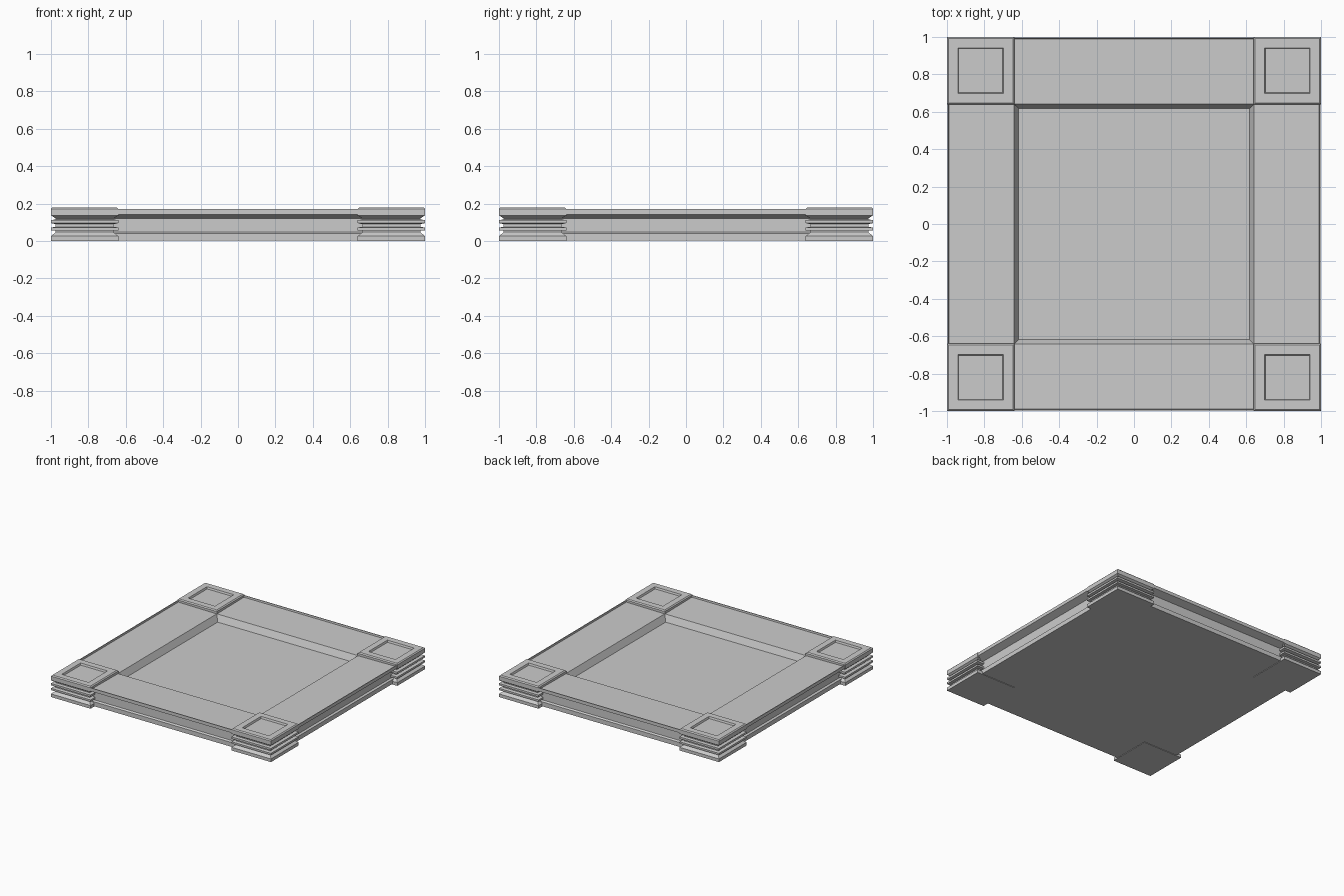
import bpy, bmesh
from mathutils import Matrix
from math import pi

if "Cube" in bpy.data.objects:
    bpy.data.objects.remove(bpy.data.objects["Cube"])


def finish(name, bm):
    bmesh.ops.recalc_face_normals(bm, faces=bm.faces)
    mesh = bpy.data.meshes.new(name)
    bm.to_mesh(mesh)
    bm.free()
    ob = bpy.data.objects.new(name, mesh)
    bpy.context.collection.objects.link(ob)
    return ob


def square_loft(name, rings, cx, cy):
    """Stack of square rings (half width, height), capped at both ends."""
    bm = bmesh.new()
    loops = [[bm.verts.new((cx + sx * h, cy + sy * h, z))
              for sx, sy in ((-1, -1), (1, -1), (1, 1), (-1, 1))] for h, z in rings]
    for a, b in zip(loops, loops[1:]):
        for i in range(4):
            j = (i + 1) % 4
            bm.faces.new((a[i], a[j], b[j], b[i]))
    bm.faces.new(loops[0][::-1])
    bm.faces.new(loops[-1])
    return finish(name, bm)


def beam(name, profile, half_len, angle):
    """Extrude a (distance from centre, height) profile along one side."""
    bm = bmesh.new()
    a, b = [[bm.verts.new((x, -d, z)) for d, z in profile] for x in (-half_len, half_len)]
    n = len(profile)
    for i in range(n):
        j = (i + 1) % n
        bm.faces.new((a[i], a[j], b[j], b[i]))
    bm.faces.new(a)
    bm.faces.new(b[::-1])
    bmesh.ops.rotate(bm, verts=bm.verts, matrix=Matrix.Rotation(angle, 3, 'Z'))
    return finish(name, bm)


# Corner blocks: base lip, two thin fins, bevelled cap with sunken square
block_rings = [
    (0.18, 0.0), (0.18, 0.026), (0.155, 0.047), (0.155, 0.055),
    (0.18, 0.057), (0.18, 0.072), (0.155, 0.076), (0.155, 0.09),
    (0.18, 0.096), (0.18, 0.112), (0.155, 0.115), (0.155, 0.121),
    (0.18, 0.137), (0.18, 0.172), (0.172, 0.18),
    (0.122, 0.18), (0.117, 0.165),
]
for sx in (-1, 1):
    for sy in (-1, 1):
        square_loft("corner_block", block_rings, 0.82 * sx, 0.82 * sy)

# Side beams: overhanging rim, slightly sunken top, recessed wall, sloped inner face
beam_profile = [
    (0.60, 0.004), (0.955, 0.004), (0.955, 0.04), (0.94, 0.048), (0.94, 0.12),
    (0.998, 0.143), (0.998, 0.17), (0.992, 0.17), (0.990, 0.156),
    (0.642, 0.152), (0.617, 0.10), (0.60, 0.10),
]
for k in range(4):
    beam("side_beam", beam_profile, 0.68, k * pi / 2)

# Sunken centre panel
square_loft("centre_panel", [(0.61, 0.004), (0.61, 0.10)], 0, 0)
